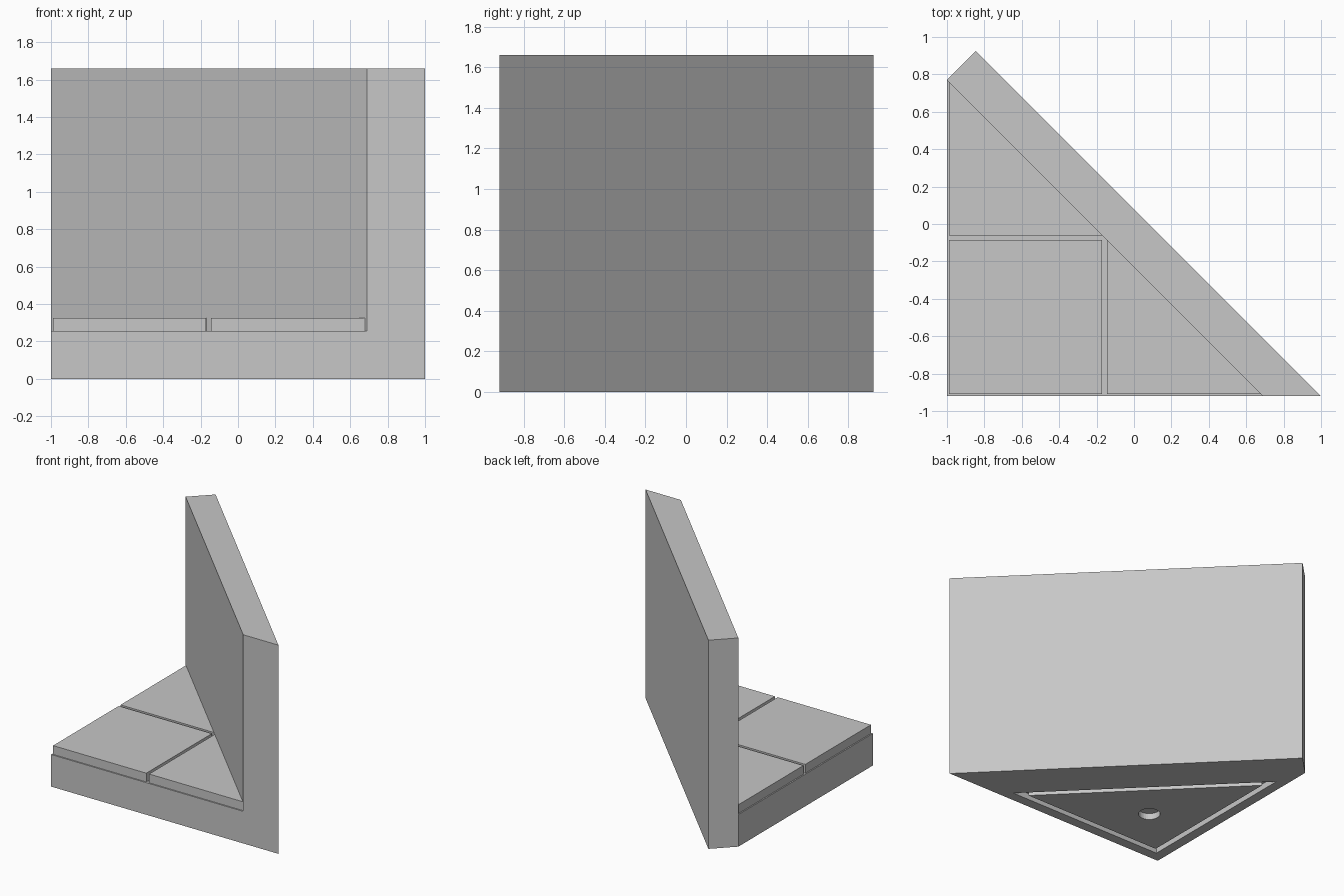
import bpy
import bmesh
from math import sqrt

cube = bpy.data.objects.get("Cube")
if cube:
    bpy.data.objects.remove(cube, do_unlink=True)

grey = bpy.data.materials.new("plain_grey")
grey.use_nodes = True
COLOUR = (0.57, 0.57, 0.57, 1)
grey.diffuse_color = COLOUR
grey.node_tree.nodes["Principled BSDF"].inputs["Base Color"].default_value = COLOUR

LEFT, FRONT = -1.0, -0.92          # corner of the right angle
FLOOR, TILE_TOP, TOP = 0.255, 0.325, 1.66
SLOPE = -0.23                      # x + y along the inner wall face


def prism(name, outline, z0, z1):
    """Extrude a flat outline from z0 to z1."""
    bm = bmesh.new()
    face = bm.faces.new([bm.verts.new((x, y, z0)) for x, y in outline])
    up = bmesh.ops.extrude_face_region(bm, geom=[face])["geom"]
    for v in up:
        if isinstance(v, bmesh.types.BMVert):
            v.co.z = z1
    bmesh.ops.recalc_face_normals(bm, faces=bm.faces)
    mesh = bpy.data.meshes.new(name)
    bm.to_mesh(mesh)
    bm.free()
    mesh.materials.append(grey)
    obj = bpy.data.objects.new(name, mesh)
    bpy.context.collection.objects.link(obj)
    return obj


def triangle(x, y, total):
    """Right triangle with its corner at x, y and long side on x + y = total."""
    return [(x, y), (total - y, y), (x, total - x)]


def cut(target, cutter):
    """Subtract the cutter and discard it."""
    cutter.hide_render = True
    mod = target.modifiers.new("cut", 'BOOLEAN')
    mod.operation, mod.solver, mod.object = 'DIFFERENCE', 'EXACT', cutter
    bpy.context.view_layer.objects.active = target
    bpy.ops.object.modifier_apply(modifier=mod.name)
    bpy.data.objects.remove(cutter, do_unlink=True)


# Base and diagonal wall in one block
body = prism("base_and_wall",
             [(LEFT, FRONT), (1, FRONT), (-0.845, 0.925), (LEFT, SLOPE - LEFT)], 0, TOP)
cut(body, prism("room_cutter", triangle(-1.5, -1.5, SLOPE), FLOOR, TOP + 0.5))

# Triangular groove under the base
INSET, WIDTH, DEPTH = 0.08, 0.045, 0.05
long_side = LEFT + FRONT + 1.535
groove = prism("groove_cutter", triangle(LEFT + INSET, FRONT + INSET, long_side), -0.1, DEPTH)
inner = INSET + WIDTH
cut(groove, prism("groove_core",
                  triangle(LEFT + inner, FRONT + inner, long_side - WIDTH * sqrt(2)), -0.3, 0.3))
cut(body, groove)

# Round socket under the base
bpy.ops.mesh.primitive_cylinder_add(vertices=32, radius=0.08, depth=2 * DEPTH,
                                    location=(-0.51, -0.433, 0))
socket = bpy.context.object
socket.data.materials.append(grey)
cut(body, socket)

# Floor tiles: one square and two triangles
x0, x1, x2 = LEFT + 0.01, -0.17, -0.145
y0, y1, y2 = FRONT + 0.01, -0.085, -0.062
prism("square_tile", [(x0, y0), (x1, y0), (x1, y1), (x0, y1)], FLOOR, TILE_TOP)
prism("front_tile", triangle(x2, y0, SLOPE), FLOOR, TILE_TOP)
prism("back_tile", triangle(x0, y2, SLOPE), FLOOR, TILE_TOP)
